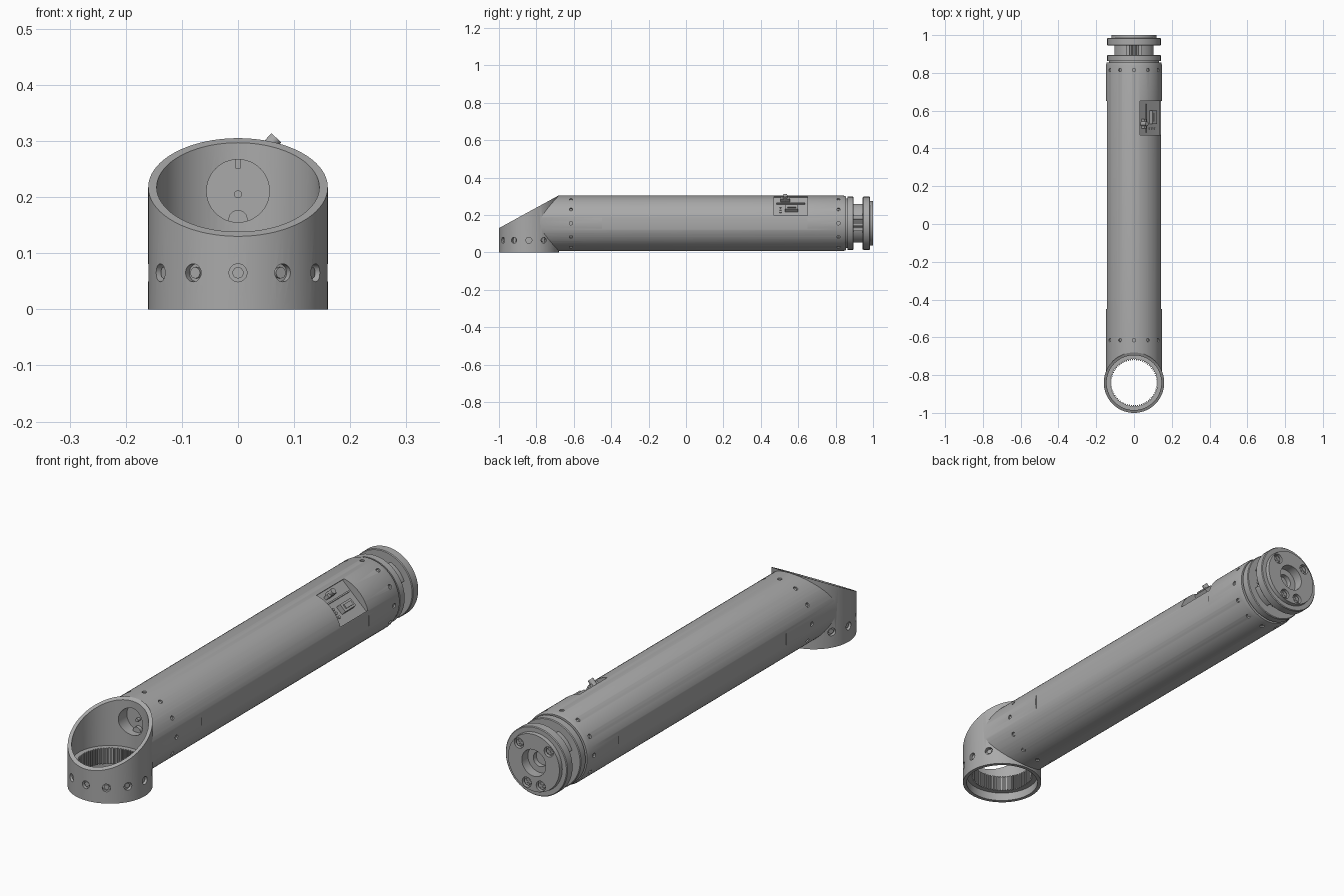
import bpy, bmesh, math
from math import sin, cos, pi, radians
from mathutils import Matrix, Vector

default = bpy.data.objects.get("Cube")
if default:
    bpy.data.objects.remove(default)

AXIS_Z = 0.156      # height of the long tube's axis
TUBE_R = 0.148
ELBOW_Y = -0.84     # centre of the upright socket
ELBOW_R = 0.16

grey = bpy.data.materials.new("satin_grey")
grey.use_nodes = True
grey.diffuse_color = (0.4, 0.4, 0.4, 1)
grey.node_tree.nodes["Principled BSDF"].inputs["Base Color"].default_value = (0.4, 0.4, 0.4, 1)


def cyl(bm, centre, direction, r, depth, segs=24):
    turn = Vector(direction).to_track_quat('Z', 'Y').to_matrix().to_4x4()
    bmesh.ops.create_cone(bm, cap_ends=True, segments=segs, radius1=r, radius2=r,
                          depth=depth, matrix=Matrix.Translation(centre) @ turn)


def box(bm, centre, size, turn=Matrix()):
    bmesh.ops.create_cube(bm, size=1, matrix=Matrix.Translation(centre) @ turn
                          @ Matrix.Diagonal((*size, 1)))


def make(name, bm):
    bmesh.ops.recalc_face_normals(bm, faces=bm.faces)
    mesh = bpy.data.meshes.new(name)
    bm.to_mesh(mesh)
    bm.free()
    obj = bpy.data.objects.new(name, mesh)
    bpy.context.collection.objects.link(obj)
    mesh.materials.append(grey)
    return obj


def select(obj):
    bpy.ops.object.select_all(action='DESELECT')
    obj.select_set(True)
    bpy.context.view_layer.objects.active = obj


def boolean(obj, bm, operation='DIFFERENCE'):
    tool = make("cutter", bm)
    tool.hide_render = True
    mod = obj.modifiers.new("cut", 'BOOLEAN')
    mod.operation, mod.object, mod.solver = operation, tool, 'EXACT'
    select(obj)
    bpy.ops.object.modifier_apply(modifier=mod.name)
    bpy.data.objects.remove(tool)


def smooth(obj):
    select(obj)
    bpy.ops.object.shade_smooth_by_angle(angle=radians(30))


def lathe(name, profile, segs=64):
    """Revolve (radius, y) points about the long tube's axis."""
    bm = bmesh.new()
    verts = [bm.verts.new((r, y, AXIS_Z)) for r, y in profile]
    edges = [bm.edges.new(pair) for pair in zip(verts, verts[1:])]
    bmesh.ops.spin(bm, geom=verts + edges, cent=(0, 0, AXIS_Z), axis=(0, 1, 0),
                   angle=2 * pi, steps=segs)
    bmesh.ops.remove_doubles(bm, verts=bm.verts, dist=1e-5)
    return make(name, bm)


def around_tube(angle, r, y):
    return Vector((r * cos(angle), y, AXIS_Z + r * sin(angle)))


# Main housing: long tube joined to the upright socket
housing = lathe("main_tube", [(0, -0.82), (TUBE_R, -0.82), (TUBE_R, 0.84),
                              (0.144, 0.855), (0, 0.855)], 72)
bm = bmesh.new()
cyl(bm, (0, ELBOW_Y, 0.2), (0, 0, 1), ELBOW_R, 0.4, 72)
boolean(housing, bm, 'UNION')

# Slanted mouth of the socket
slope = math.atan(0.547)
bm = bmesh.new()
box(bm, Vector((0, ELBOW_Y, 0.2175)) + Vector((0, -sin(slope), cos(slope))) * 0.5,
    (1, 1.2, 1), Matrix.Rotation(slope, 4, 'X'))
boolean(housing, bm)

# Upright bore, then the round port into the tube
bm = bmesh.new()
cyl(bm, (0, ELBOW_Y, 0.2), (0, 0, 1), 0.145, 0.6, 72)
boolean(housing, bm)
bm = bmesh.new()
cyl(bm, (0, -0.72, 0.211), (0, 1, 0), 0.056, 0.14, 48)
boolean(housing, bm)

# Shallow flats on both sides of the tube
bm = bmesh.new()
for side in (-1, 1):
    box(bm, (side * 0.194, 0.1, AXIS_Z), (0.1, 1.1, 0.4))
boolean(housing, bm)

# Bolt holes round the socket and round both tube ends
bm = bmesh.new()
bolt_dirs = [Vector((sin(a), -cos(a), 0)) for a in (radians(30 * k) for k in range(-4, 5))]
for d in bolt_dirs:
    cyl(bm, Vector((0, ELBOW_Y, 0.065)) + d * 0.155, d, 0.016, 0.04)
for y in (-0.615, 0.815):
    for k in range(12):
        a = radians(30 * k)
        cyl(bm, around_tube(a, TUBE_R, y), (cos(a), 0, sin(a)), 0.009, 0.018, 16)
boolean(housing, bm)

# Recessed control window on the upper side
TILT = radians(47)
tilt_turn = Matrix.Rotation(-TILT, 4, 'Y')


def on_panel(out, y, up):
    return Vector((0, y, AXIS_Z)) + tilt_turn @ Vector((out, 0, up))


bm = bmesh.new()
box(bm, on_panel(0.168, 0.56, 0), (0.1, 0.18, 0.15), tilt_turn)
boolean(housing, bm)
smooth(housing)

# Control panel parts: connector, raised lever, buttons
bm = bmesh.new()
box(bm, on_panel(0.125, 0.565, -0.02), (0.03, 0.07, 0.035), tilt_turn)
box(bm, on_panel(0.13, 0.565, -0.02), (0.03, 0.045, 0.018), tilt_turn)
box(bm, on_panel(0.12, 0.56, 0.025), (0.012, 0.15, 0.006), tilt_turn)
panel = make("control_connector", bm)
bm = bmesh.new()
cyl(bm, on_panel(0.134, 0.53, 0.052), tilt_turn @ Vector((1, 0, 0)), 0.012, 0.044)
box(bm, on_panel(0.125, 0.53, 0.048), (0.03, 0.05, 0.014), tilt_turn)
smooth(make("control_lever", bm))
bm = bmesh.new()
for up in (-0.04, -0.022, -0.004):
    cyl(bm, on_panel(0.119, 0.505, up), tilt_turn @ Vector((1, 0, 0)), 0.006, 0.008, 16)
smooth(make("control_buttons", bm))

# Screw heads inside the bolt holes
bm = bmesh.new()
for d in bolt_dirs:
    cyl(bm, Vector((0, ELBOW_Y, 0.065)) + d * 0.147, d, 0.010, 0.012, 16)
for y in (-0.615, 0.815):
    for k in range(12):
        a = radians(30 * k)
        cyl(bm, around_tube(a, 0.14, y), (cos(a), 0, sin(a)), 0.006, 0.008, 12)
smooth(make("housing_screws", bm))

# Toothed ring inside the socket
bm = bmesh.new()
TEETH, LOW, HIGH = 72, 0.035, 0.1
rings = []
for i in range(TEETH * 2):
    for da in (0.0, 0.98):
        a = (i + da) * pi / TEETH
        r_in = 0.119 if i % 2 else 0.125
        rings.append([bm.verts.new((r * cos(a), ELBOW_Y + r * sin(a), z))
                      for r, z in ((r_in, LOW), (r_in, HIGH), (0.1465, HIGH), (0.1465, LOW))])
for a, b in zip(rings, rings[1:] + rings[:1]):
    for j in range(4):
        bm.faces.new((a[j], b[j], b[(j + 1) % 4], a[(j + 1) % 4]))
smooth(make("toothed_ring", bm))

# Details on the plug at the end of the port
bm = bmesh.new()
cyl(bm, (0, -0.655, 0.16), (0, 1, 0), 0.017, 0.02)
cyl(bm, (0, -0.655, 0.205), (0, 1, 0), 0.007, 0.02, 16)
box(bm, (0, -0.655, 0.259), (0.009, 0.02, 0.016))
smooth(make("port_fittings", bm))

# Rear coupling: flange, neck, disc and raised face with a centre hole
coupling = lathe("rear_coupling", [
    (0, 0.835), (0.132, 0.835), (0.132, 0.863), (0.142, 0.863), (0.142, 0.892),
    (0.139, 0.895), (0.11, 0.895), (0.11, 0.945), (0.139, 0.945), (0.142, 0.948),
    (0.142, 0.981), (0.139, 0.984), (0.12, 0.984), (0.118, 1.0), (0.055, 1.0),
    (0.055, 0.96), (0.03, 0.96), (0.03, 0.94), (0, 0.94)])
screw_spots = [around_tube(radians(a), 0.094, 1.0) for a in (43, 137, -70, -110)]
bm = bmesh.new()
for spot in screw_spots:
    cyl(bm, spot, (0, 1, 0), 0.021, 0.03)
for k in range(4):      # openings round the neck
    a = k * pi / 2
    box(bm, around_tube(a, 0.11, 0.92), (0.05, 0.05, 0.08), Matrix.Rotation(-a, 4, 'Y'))
boolean(coupling, bm)
smooth(coupling)

# Cross-head screws on the rear face
bm = bmesh.new()
for spot in screw_spots:
    cyl(bm, spot - Vector((0, 0.012, 0)), (0, 1, 0), 0.015, 0.012)
    for turn in (45, 135):
        box(bm, spot - Vector((0, 0.006, 0)), (0.024, 0.006, 0.005),
            Matrix.Rotation(radians(turn), 4, 'Y'))
smooth(make("rear_screws", bm))

# Ribs visible through the neck openings
bm = bmesh.new()
for k in range(4):
    for j in range(-2, 3):
        a = k * pi / 2 + j * 0.14
        box(bm, around_tube(a, 0.088, 0.92), (0.014, 0.05, 0.006), Matrix.Rotation(-a, 4, 'Y'))
make("neck_ribs", bm)
